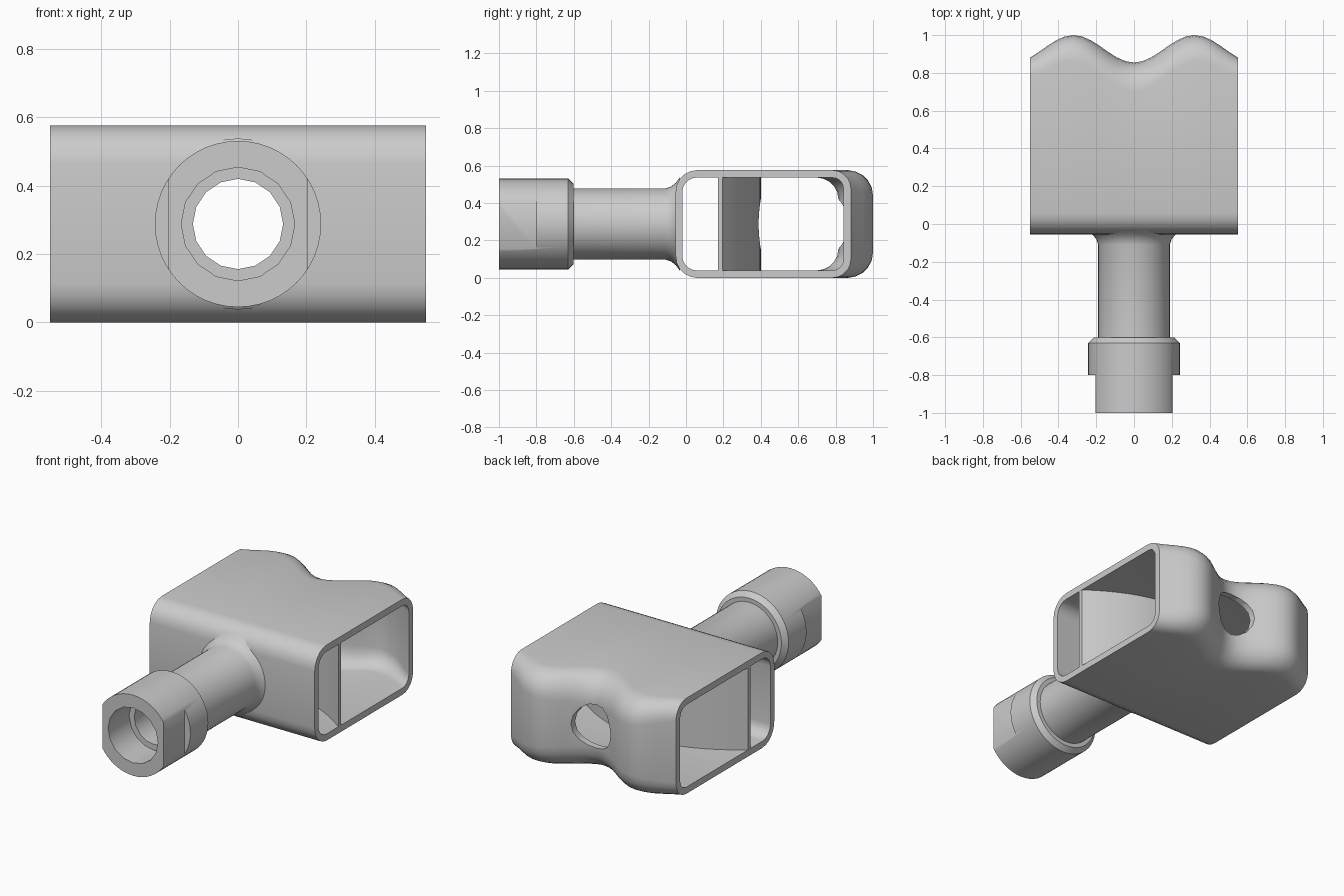
import bpy, bmesh
from math import sin, cos, pi, radians

if "Cube" in bpy.data.objects:
    bpy.data.objects.remove(bpy.data.objects["Cube"])

ZC, H, HALF, WALL = 0.288, 0.288, 0.55, 0.04


def make(name, bm):
    bmesh.ops.recalc_face_normals(bm, faces=bm.faces)
    me = bpy.data.meshes.new(name)
    bm.to_mesh(me)
    bm.free()
    ob = bpy.data.objects.new(name, me)
    bpy.context.collection.objects.link(ob)
    return ob


def lathe(name, profile, n):
    """Solid of revolution about the y axis from (y, radius) points."""
    bm = bmesh.new()
    rings = [[bm.verts.new((r * sin(2 * pi * i / n), y, ZC + r * cos(2 * pi * i / n)))
              for i in range(n)] for y, r in profile]
    for a, b in zip(rings, rings[1:]):
        for i in range(n):
            bm.faces.new((a[i], a[(i + 1) % n], b[(i + 1) % n], b[i]))
    bm.faces.new(rings[0])
    bm.faces.new(rings[-1])
    return make(name, bm)


def box(name, lo, hi):
    bm = bmesh.new()
    bmesh.ops.create_cube(bm, size=1)
    for v in bm.verts:
        for k in range(3):
            v.co[k] = (lo[k] + hi[k]) / 2 + v.co[k] * (hi[k] - lo[k])
    return make(name, bm)


def finish(ob, cutters):
    """Cut, then smooth while keeping hard edges."""
    bpy.ops.object.select_all(action='DESELECT')
    bpy.context.view_layer.objects.active = ob
    ob.select_set(True)
    for c in cutters:
        m = ob.modifiers.new("cut", 'BOOLEAN')
        m.operation, m.solver, m.object = 'DIFFERENCE', 'EXACT', c
        bpy.ops.object.modifier_apply(modifier=m.name)
    bpy.ops.object.shade_smooth_by_angle(angle=radians(35))


def section(x, inset):
    """Rounded rectangle in the yz plane; its back follows the double wave."""
    y0 = -0.055 + inset * 0.9
    y1 = 0.9275 - 0.0725 * cos(pi * x / 0.32) - inset
    z0, z1 = ZC - H + inset, ZC + H - inset
    rf = 0.115 - inset
    rb = 0.10 + 0.055 * (1 - (x / HALF) ** 2) - inset
    pts = []
    for cy, cz, r, a0 in ((y1 - rb, z1 - rb, rb, 0), (y0 + rf, z1 - rf, rf, 90),
                          (y0 + rf, z0 + rf, rf, 180), (y1 - rb, z0 + rb, rb, 270)):
        for k in range(6):
            a = radians(a0 + k * 18)
            pts.append((x, cy + r * cos(a), cz + r * sin(a)))
    return pts


# Hollow sleeve, open at both sides
bm = bmesh.new()
STEPS = 24
xs = [-HALF + 2 * HALF * i / STEPS for i in range(STEPS + 1)]
outer, inner = [[[bm.verts.new(p) for p in section(x, d)] for x in xs] for d in (0, WALL)]
pairs = list(zip(outer, outer[1:])) + list(zip(inner, inner[1:]))
pairs += [(outer[0], inner[0]), (outer[-1], inner[-1])]
for a, b in pairs:
    for i in range(len(a)):
        j = (i + 1) % len(a)
        bm.faces.new((a[i], a[j], b[j], b[i]))
sleeve = make("sleeve", bm)

# Arched inner divider
bm = bmesh.new()
rows = []
for x in xs:
    x *= 0.999
    y = 0.17 + 0.205 * (1 - (x / HALF) ** 2)
    rows.append([bm.verts.new((x, yy, zz)) for yy, zz in
                 ((y, 0.02), (y + 0.025, 0.02), (y + 0.025, 0.556), (y, 0.556))])
for a, b in zip(rows, rows[1:]):
    for i in range(4):
        bm.faces.new((a[i], a[(i + 1) % 4], b[(i + 1) % 4], b[i]))
bm.faces.new(rows[0])
bm.faces.new(rows[-1])
divider = make("divider", bm)

# Neck with end collar and a flare into the sleeve
neck = lathe("neck", [(-1, 0.243), (-0.63, 0.243), (-0.602, 0.215), (-0.602, 0.19),
                      (-0.11, 0.19), (-0.08, 0.2), (-0.055, 0.22), (-0.032, 0.25)], 48)

# Cutters: through bore, wider socket, wrench flats
bore = lathe("bore_cutter", [(-1.2, 0.132), (1.2, 0.132)], 16)
socket = lathe("socket_cutter", [(-1.1, 0.166), (-0.8, 0.166)], 16)
flats = [box("flat_cutter", (min(s * 0.203, s * 0.4), -1.1, 0), (max(s * 0.203, s * 0.4), -0.8, 0.6))
         for s in (-1, 1)]

finish(sleeve, [bore])
finish(divider, [bore])
finish(neck, [bore, socket] + flats)
for c in [bore, socket] + flats:
    bpy.data.objects.remove(c)
